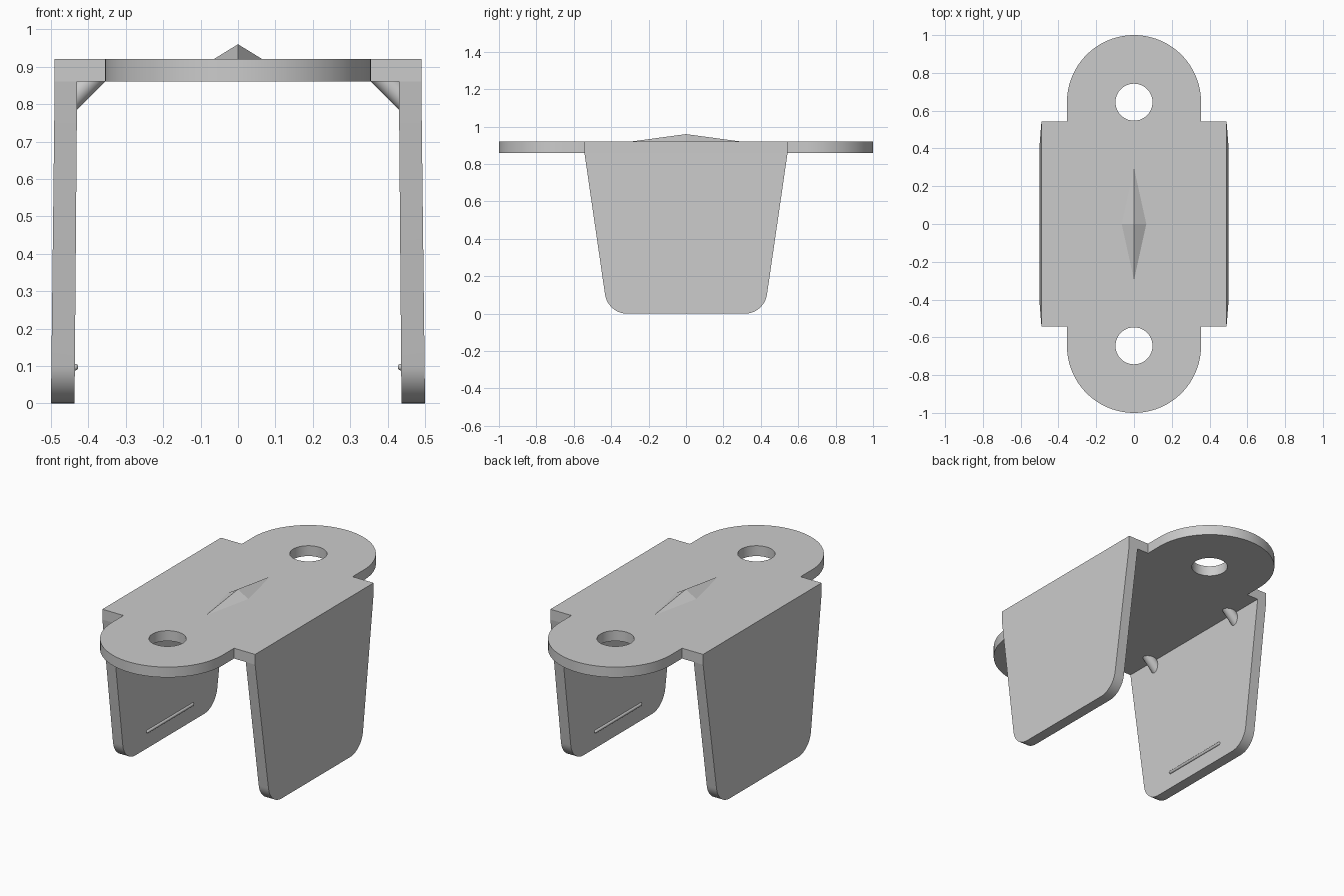
import bpy, bmesh
from math import pi, sin, cos, atan2, radians
from mathutils import Matrix

if "Cube" in bpy.data.objects:
    bpy.data.objects.remove(bpy.data.objects["Cube"])

HALF_X, HALF_Y = 0.49, 0.543      # main plate
EAR_R, EAR_Y, HOLE_R = 0.355, 0.645, 0.098
Z0, Z1 = 0.86, 0.92               # plate underside and top


def finish(ob, mirror=(False, False), smooth=True):
    bpy.ops.object.select_all(action='DESELECT')
    ob.select_set(True)
    bpy.context.view_layer.objects.active = ob
    if smooth:
        bpy.ops.object.shade_smooth_by_angle(angle=radians(30))
    if any(mirror):
        m = ob.modifiers.new("Mirror", 'MIRROR')
        m.use_axis = (mirror[0], mirror[1], False)
        m.use_mirror_merge = False
    return ob


def make(name, bm, **kw):
    bmesh.ops.recalc_face_normals(bm, faces=bm.faces)
    me = bpy.data.meshes.new(name)
    bm.to_mesh(me)
    bm.free()
    ob = bpy.data.objects.new(name, me)
    bpy.context.collection.objects.link(ob)
    return finish(ob, **kw)


def arc(cx, cy, r, a0, a1, n):
    return [(cx + r * cos(a0 + (a1 - a0) * i / n),
             cy + r * sin(a0 + (a1 - a0) * i / n)) for i in range(n + 1)]


# Top plate with two rounded ears and screw holes
half = [(HALF_X, HALF_Y), (EAR_R, HALF_Y)] + arc(0, EAR_Y, EAR_R, 0, pi, 48) \
    + [(-EAR_R, HALF_Y), (-HALF_X, HALF_Y)]
outline = half + [(-x, -y) for x, y in half]
holes = [arc(0, s * EAR_Y, HOLE_R, 0, 2 * pi, 40)[:-1] for s in (1, -1)]
cu = bpy.data.curves.new("top_plate", 'CURVE')
cu.dimensions = '2D'
cu.fill_mode = 'BOTH'
cu.extrude = (Z1 - Z0) / 2
for pts in [outline] + holes:
    sp = cu.splines.new('POLY')
    sp.points.add(len(pts) - 1)
    for p, (x, y) in zip(sp.points, pts):
        p.co = (x, y, 0, 1)
    sp.use_cyclic_u = True
plate = bpy.data.objects.new("top_plate", cu)
plate.location.z = (Z0 + Z1) / 2
bpy.context.collection.objects.link(plate)
plate.select_set(True)
bpy.context.view_layer.objects.active = plate
bpy.ops.object.convert(target='MESH')
plate = bpy.context.view_layer.objects.active
bm = bmesh.new()
bm.from_mesh(plate.data)
bmesh.ops.remove_doubles(bm, verts=bm.verts, dist=0.0001)
bmesh.ops.recalc_face_normals(bm, faces=bm.faces)
bm.to_mesh(plate.data)
bm.free()
finish(plate)

# Side legs: tapered sheets with rounded lower corners, leaning slightly out
foot, r = 0.418, 0.12
a = atan2(HALF_Y - foot, Z0)
c = foot + r * (sin(a) - 1) / cos(a)
side = [(HALF_Y, Z0)] + arc(c, r, r, -a, -pi / 2, 12)
profile = side + [(-y, z) for y, z in reversed(side)]
bm = bmesh.new()
inner = [bm.verts.new((0.437 - 0.007 * z / Z0, y, z)) for y, z in profile]
outer = [bm.verts.new((0.5 - 0.01 * z / Z0, y, z)) for y, z in profile]
bm.faces.new(inner)
bm.faces.new(outer)
n = len(profile)
for i in range(n):
    j = (i + 1) % n
    bm.faces.new((inner[i], inner[j], outer[j], outer[i]))
make("side_legs", bm, mirror=(True, False))

# Round gussets in the inner corners
bm = bmesh.new()
bmesh.ops.create_cone(bm, cap_ends=True, segments=32, radius1=0.03, radius2=0.03,
                      depth=0.116,
                      matrix=Matrix.Translation((0.4137, 0.34, 0.8437))
                      @ Matrix.Rotation(radians(135), 4, 'Y'))
make("corner_gussets", bm, mirror=(True, True))

# Snap ribs near the leg ends: stretched spheres forming capsules
bm = bmesh.new()
bmesh.ops.create_uvsphere(bm, u_segments=16, v_segments=10, radius=0.009)
bmesh.ops.bisect_plane(bm, geom=bm.verts[:] + bm.edges[:] + bm.faces[:],
                       plane_co=(0, 0, 0.0001), plane_no=(0, 0, 1))
for v in bm.verts:
    v.co.z += 0.206 if v.co.z > 0.00005 else -0.206
bmesh.ops.transform(bm, verts=bm.verts, matrix=Matrix.Translation((0.436, 0, 0.097))
                    @ Matrix.Rotation(radians(90), 4, 'X'))
make("snap_ribs", bm, mirror=(True, False))

# Faceted diamond ridge on top
bm = bmesh.new()
base = [bm.verts.new((x, y, Z1 - 0.0005)) for x, y in
        ((0.066, 0), (0, 0.3), (-0.066, 0), (0, -0.3))]
apex = bm.verts.new((0, 0, 0.96))
bm.faces.new(base)
for i in range(4):
    bm.faces.new((base[i], base[(i + 1) % 4], apex))
make("diamond_ridge", bm, smooth=False)
